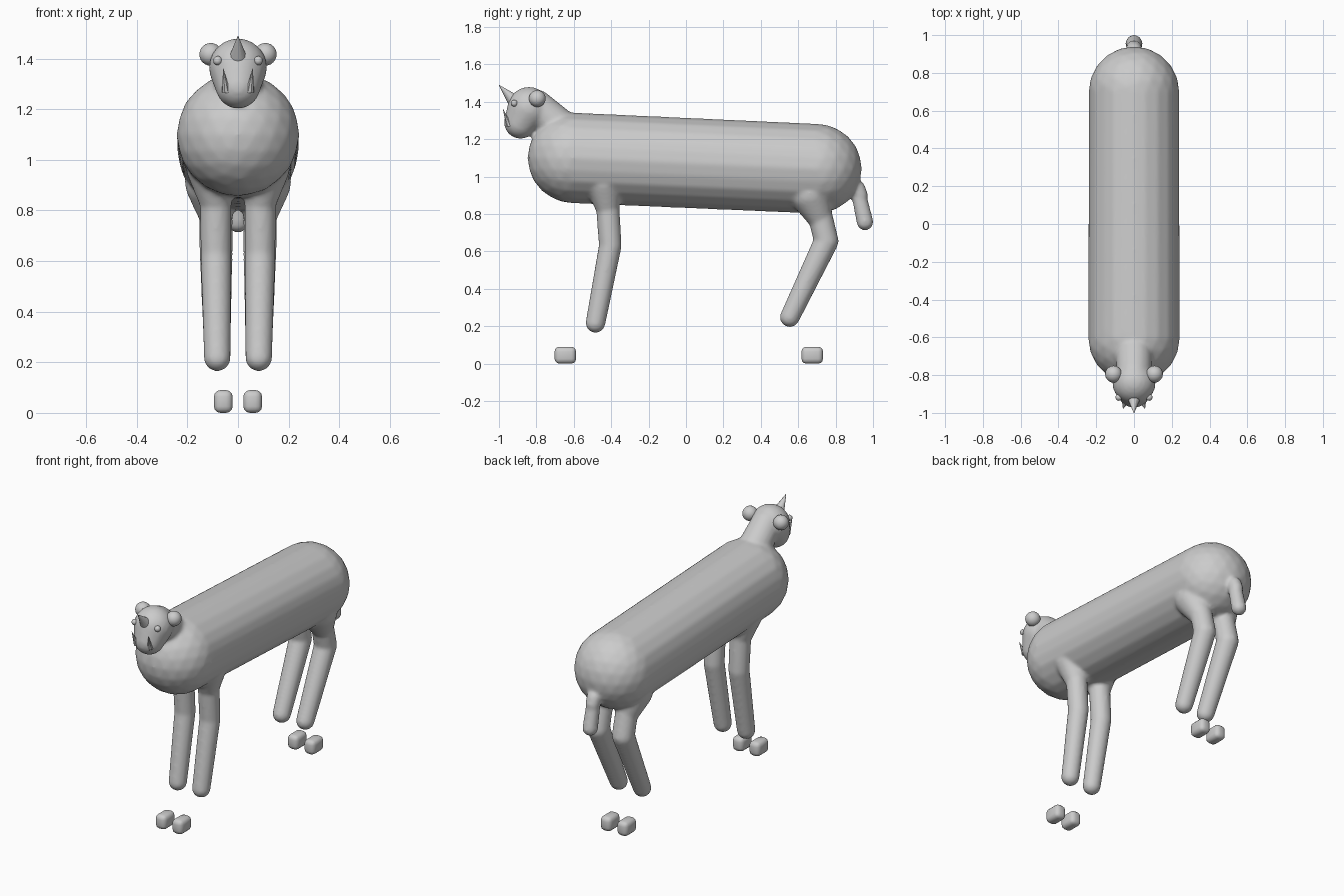
import bpy, bmesh
from mathutils import Vector, Matrix

if "Cube" in bpy.data.objects:
    bpy.data.objects.remove(bpy.data.objects["Cube"])


def add_ball(bm, c, r, sub=3):
    bmesh.ops.create_icosphere(bm, subdivisions=sub, radius=r, matrix=Matrix.Translation(c))


def hull_mesh(bm_out, a, ra, b, rb):
    """Append a tapered capsule (hull of two balls)."""
    bm = bmesh.new()
    add_ball(bm, a, ra)
    add_ball(bm, b, rb)
    src = [v.co.copy() for v in bm.verts]
    bm.free()
    bm = bmesh.new()
    for p in src:
        bm.verts.new(p)
    bmesh.ops.convex_hull(bm, input=bm.verts)
    loose = [v for v in bm.verts if not v.link_faces]
    bmesh.ops.delete(bm, geom=loose, context='VERTS')
    tmp = bpy.data.meshes.new("tmp")
    bm.to_mesh(tmp)
    bm.free()
    bm_out.from_mesh(tmp)
    bpy.data.meshes.remove(tmp)


def finish(name, bm, smooth=True):
    me = bpy.data.meshes.new(name)
    bmesh.ops.recalc_face_normals(bm, faces=bm.faces)
    bm.to_mesh(me)
    bm.free()
    for p in me.polygons:
        p.use_smooth = smooth
    ob = bpy.data.objects.new(name, me)
    bpy.context.collection.objects.link(ob)
    return ob


def cone(name, base, tip, r, sides=12):
    base, tip = Vector(base), Vector(tip)
    d = tip - base
    m = Matrix.Translation((base + tip) / 2) @ d.to_track_quat('Z', 'Y').to_matrix().to_4x4()
    bm = bmesh.new()
    bmesh.ops.create_cone(bm, cap_ends=True, segments=sides, radius1=r, radius2=0.001,
                          depth=d.length, matrix=m)
    ob = finish(name, bm)
    bpy.context.view_layer.objects.active = ob
    ob.select_set(True)
    bpy.ops.object.shade_smooth_by_angle()
    ob.select_set(False)


# body, neck, head, tail and legs fused into one skin
bm = bmesh.new()
bones = [
    ((0, -0.605, 1.10), 0.242, (0, 0.70, 1.042), 0.24),      # torso
    ((0, -0.66, 1.25), 0.10, (0, -0.80, 1.375), 0.09),       # neck
    ((0, -0.84, 1.365), 0.115, (0, -0.885, 1.29), 0.088),    # head and muzzle
    ((0, 0.915, 0.935), 0.045, (0, 0.93, 0.90), 0.043),      # tail root
    ((0, 0.92, 0.92), 0.04, (0, 0.957, 0.757), 0.045),       # tail
]
for s in (-1, 1):
    bones += [
        # front leg
        ((s * 0.105, -0.44, 0.97), 0.10, (s * 0.088, -0.42, 0.83), 0.062),
        ((s * 0.088, -0.42, 0.86), 0.063, (s * 0.087, -0.405, 0.63), 0.061),
        ((s * 0.087, -0.405, 0.63), 0.061, (s * 0.082, -0.484, 0.217), 0.053),
        # hind leg
        ((s * 0.10, 0.66, 0.91), 0.11, (s * 0.088, 0.715, 0.78), 0.066),
        ((s * 0.088, 0.71, 0.82), 0.066, (s * 0.087, 0.75, 0.655), 0.066),
        ((s * 0.087, 0.75, 0.655), 0.066, (s * 0.082, 0.555, 0.248), 0.053),
    ]
for b in bones:
    hull_mesh(bm, *b)
body = finish("body", bm)
rem = body.modifiers.new("fuse", 'REMESH')
rem.mode = 'VOXEL'
rem.voxel_size = 0.011
rem.use_smooth_shade = True
sm = body.modifiers.new("soften", 'SMOOTH')
sm.factor = 0.5
sm.iterations = 5

# horn on the forehead
cone("horn", (0, -0.915, 1.40), (0, -1.0, 1.49), 0.038)

for s, side in ((-1, "left"), (1, "right")):
    # round ear
    bm = bmesh.new()
    add_ball(bm, (s * 0.108, -0.795, 1.417), 0.045)
    finish("ear_" + side, bm)
    # eye
    bm = bmesh.new()
    add_ball(bm, (s * 0.08, -0.918, 1.392), 0.018)
    finish("eye_" + side, bm)
    # tusk
    cone("tusk_" + side, (s * 0.047, -0.945, 1.27), (s * 0.058, -0.978, 1.36), 0.017, 8)
    # separate feet
    for y, pos in ((-0.645, "front"), (0.675, "hind")):
        bm = bmesh.new()
        bmesh.ops.create_cube(bm, size=1, matrix=Matrix.Translation((s * 0.058, y, 0.045))
                              @ Matrix.Diagonal((0.074, 0.115, 0.09, 1)))
        bmesh.ops.bevel(bm, geom=bm.edges[:], offset=0.026, segments=3,
                        profile=0.5, affect='EDGES')
        finish(f"{pos}_foot_{side}", bm)
